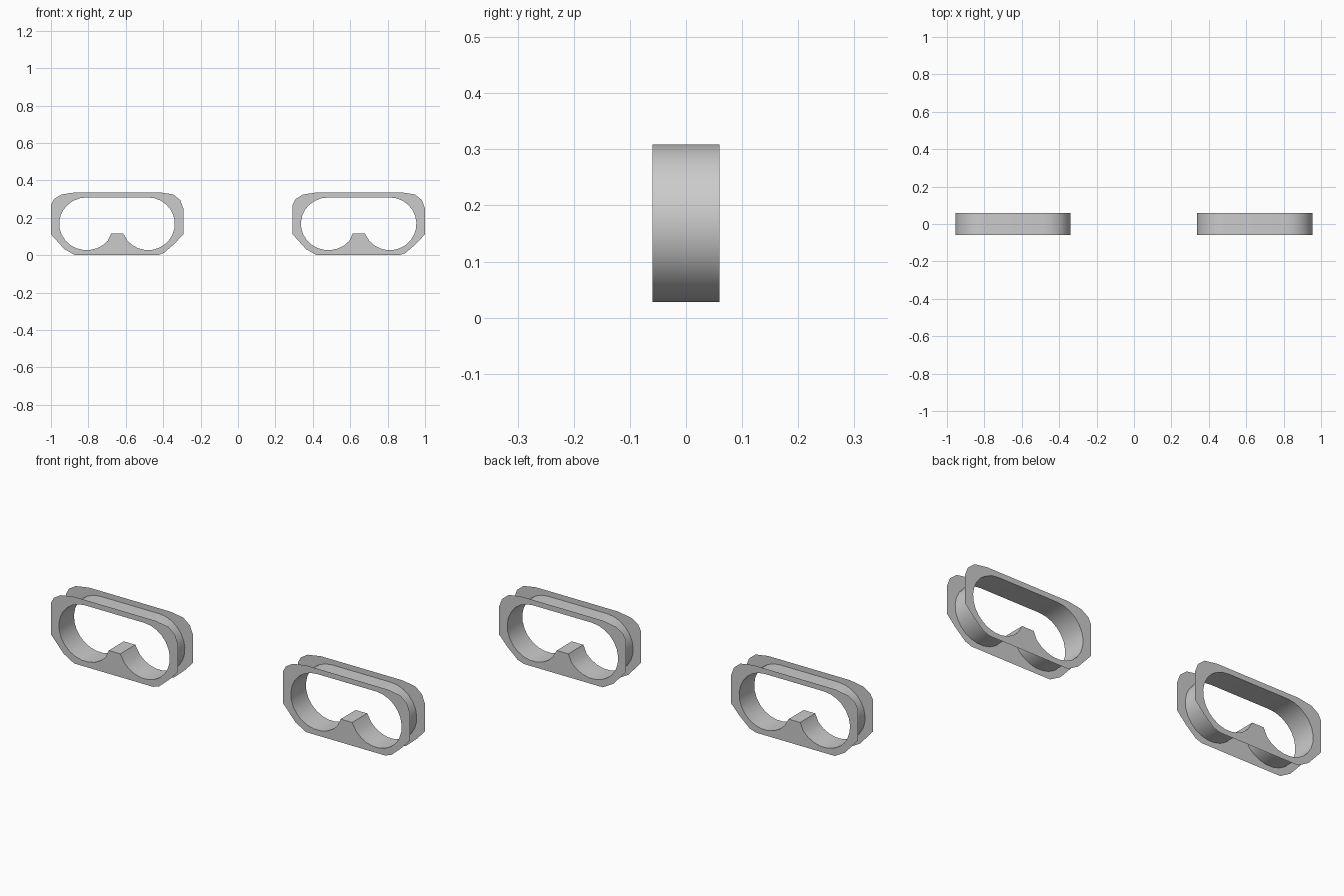
import bpy, bmesh
from math import sin, cos, radians

if "Cube" in bpy.data.objects:
    bpy.data.objects.remove(bpy.data.objects["Cube"])

DEPTH = 0.06      # half distance between the two plates
CENTRE = 0.646    # x of each frame's middle

# outer outline of a plate (x, z)
OUTER = [(-0.225, 0), (-0.283, 0.033), (-0.354, 0.112), (-0.354, 0.27),
         (-0.338, 0.3), (-0.30, 0.324), (-0.225, 0.336), (0.23, 0.336),
         (0.30, 0.325), (0.337, 0.295), (0.354, 0.25), (0.354, 0.112),
         (0.305, 0.06), (0.25, 0.012), (0.215, 0)]


def arc(cx, cz, rx, rz, a0, a1, n):
    return [(cx + rx * cos(radians(a0 + (a1 - a0) * i / n)),
             cz + rz * sin(radians(a0 + (a1 - a0) * i / n))) for i in range(n + 1)]


# inner outline: two round lobes joined by a straight top and a nose bridge
INNER = (arc(-0.163, 0.168, 0.147, 0.141, 90, 320, 16)
         + [(-0.032, 0.117), (0.032, 0.117)]
         + arc(0.165, 0.168, 0.143, 0.141, 220, 450, 16))


def finish(bm, name, x):
    mesh = bpy.data.meshes.new(name)
    bm.to_mesh(mesh)
    bm.free()
    ob = bpy.data.objects.new(name, mesh)
    ob.location.x = x
    bpy.context.collection.objects.link(ob)
    bpy.ops.object.select_all(action='DESELECT')
    ob.select_set(True)
    bpy.context.view_layer.objects.active = ob
    bpy.ops.object.shade_smooth_by_angle(angle=radians(30))


def loop(bm, pts, y):
    return [bm.verts.new((x, y, z)) for x, z in pts]


def plate(name, x, y, facing):
    bm = bmesh.new()
    edges = []
    for pts in (OUTER, INNER):
        vs = loop(bm, pts, y)
        edges += [bm.edges.new((vs[i - 1], vs[i])) for i in range(len(vs))]
    bmesh.ops.triangle_fill(bm, edges=edges, use_beauty=True)
    bm.normal_update()
    for f in bm.faces:
        if f.normal.y * facing < 0:
            f.normal_flip()
    finish(bm, name, x)


def band(name, x):
    bm = bmesh.new()
    rows = [loop(bm, INNER, y) for y in (-DEPTH, 0, DEPTH)]
    for a, b in zip(rows, rows[1:]):
        for i in range(len(a)):
            bm.faces.new((a[i - 1], a[i], b[i], b[i - 1]))
    bm.normal_update()
    # the band faces into the opening
    if max(bm.faces, key=lambda f: f.calc_center_median().z).normal.z > 0:
        bmesh.ops.reverse_faces(bm, faces=bm.faces[:])
    finish(bm, name, x)


# two identical frames side by side
for side, x in (("left", -CENTRE), ("right", CENTRE)):
    plate(side + "_front_plate", x, -DEPTH, -1)
    plate(side + "_back_plate", x, DEPTH, 1)
    band(side + "_inner_band", x)
